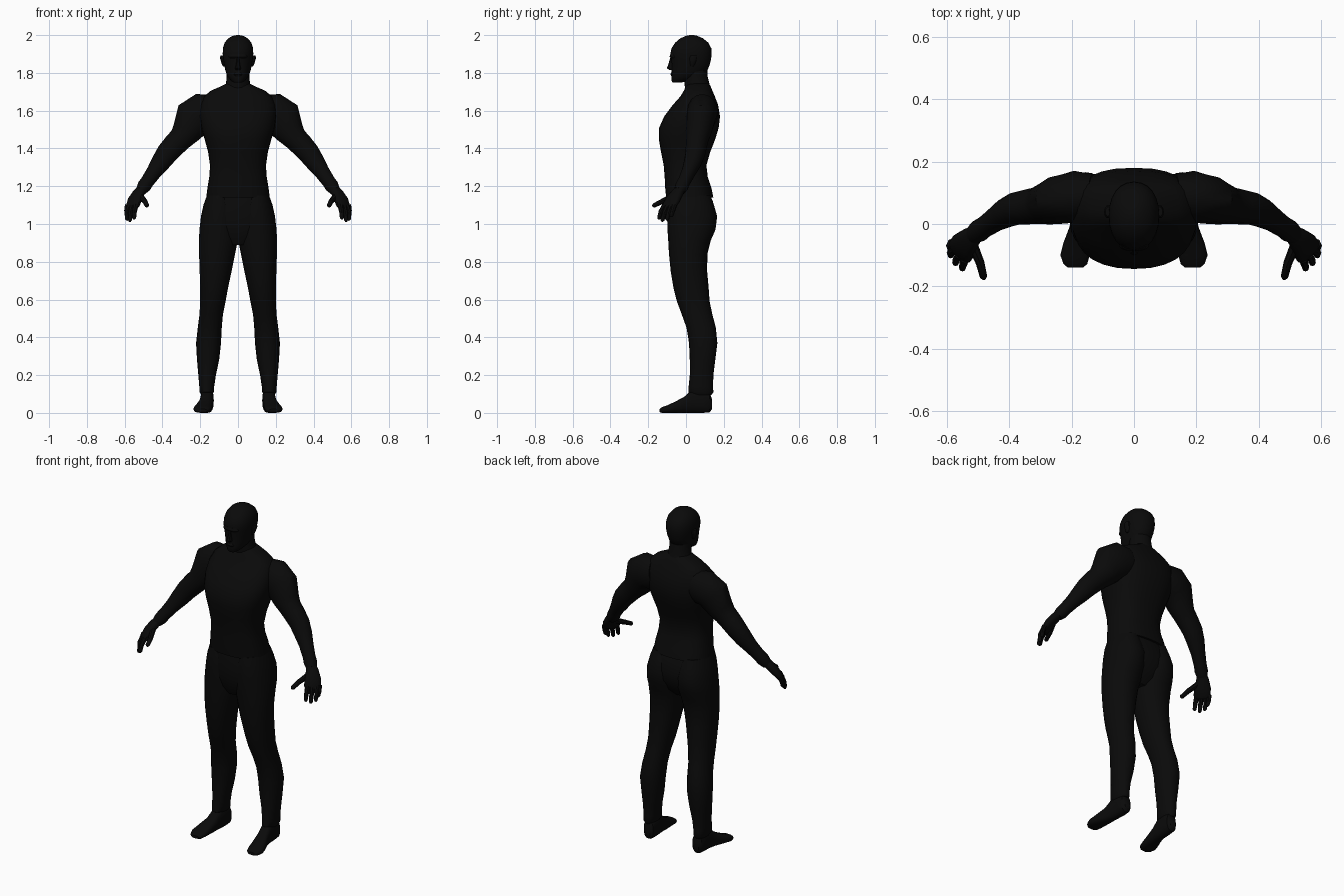
import bpy, bmesh, math
from mathutils import Vector

black = bpy.data.materials.new("near_black")
black.diffuse_color = (0.003, 0.003, 0.003, 1)


def ring(c, u, v, n=20, e=2.0):
    """Superellipse around c with half axes u and v."""
    pts = []
    for i in range(n):
        a = 2 * math.pi * i / n
        ca, sa = math.cos(a), math.sin(a)
        pts.append(Vector(c) + Vector(u) * math.copysign(abs(ca) ** (2 / e), ca)
                   + Vector(v) * math.copysign(abs(sa) ** (2 / e), sa))
    return pts


def loft(name, rings, mirror=False):
    """Skin consecutive rings, cap both ends, optionally mirror across x."""
    bm = bmesh.new()
    loops = [[bm.verts.new(p) for p in r] for r in rings]
    n = len(loops[0])
    for a, b in zip(loops, loops[1:]):
        for i in range(n):
            bm.faces.new((a[i], a[(i + 1) % n], b[(i + 1) % n], b[i]))
    bm.faces.new(loops[0])
    bm.faces.new(loops[-1])
    bmesh.ops.recalc_face_normals(bm, faces=bm.faces)
    me = bpy.data.meshes.new(name)
    bm.to_mesh(me)
    bm.free()
    me.materials.append(black)
    ob = bpy.data.objects.new(name, me)
    bpy.context.collection.objects.link(ob)
    if mirror:
        m = ob.modifiers.new("mirror", 'MIRROR')
        m.use_mirror_merge = False
    bpy.ops.object.select_all(action='DESELECT')
    ob.select_set(True)
    bpy.context.view_layer.objects.active = ob
    bpy.ops.object.shade_smooth_by_angle(angle=math.radians(40))
    return ob


def upright(rows, e=2.0, n=20):
    """Rows of (z, x_min, x_max, y_front, y_back) to level rings."""
    return [ring(((a + b) / 2, (f + k) / 2, z), ((b - a) / 2, 0, 0), (0, (k - f) / 2, 0), n, e)
            for z, a, b, f, k in rows]


def tube(rows, n=12, side=(0, 1, 0), e=2.0):
    """Rows of (x, y, z, radius, radius along side) to rings across the path."""
    pts = [Vector(r[:3]) for r in rows]
    out = []
    for i, r in enumerate(rows):
        t = (pts[min(i + 1, len(pts) - 1)] - pts[max(i - 1, 0)]).normalized()
        v = Vector(side)
        v = (v - t * v.dot(t)).normalized()
        out.append(ring(pts[i], t.cross(v) * r[3], v * r[4], n, e))
    return out


# Shirt: flared hem, narrow waist, broad chest, sloping shoulders
shirt = [(1.14, .168, -.105, .145), (1.19, .162, -.11, .135), (1.25, .152, -.113, .115),
         (1.31, .148, -.118, .108), (1.38, .158, -.132, .128), (1.45, .177, -.144, .155),
         (1.51, .195, -.142, .173), (1.57, .203, -.115, .18), (1.63, .2, -.07, .17),
         (1.675, .18, -.03, .153), (1.705, .145, -.012, .14), (1.73, .088, 0, .13),
         (1.745, .06, .01, .118)]
loft("shirt", upright([(z, -w, w, f, b) for z, w, f, b in shirt], 2.5, 28))

# Hips under the shirt
hips = [(.89, .06, -.06, .075), (.93, .13, -.08, .115), (.99, .175, -.095, .145),
        (1.05, .183, -.1, .155), (1.12, .17, -.097, .142), (1.17, .15, -.09, .12)]
loft("hips", upright([(z, -w, w, f, b) for z, w, f, b in hips], 2.4, 28))

# Trouser legs
leg = [(.095, .138, .195, .03, .135), (.11, .128, .203, .012, .145), (.14, .126, .205, .014, .143),
       (.2, .117, .21, .02, .145), (.28, .1, .217, .02, .155), (.37, .09, .222, .016, .166),
       (.45, .086, .213, .003, .158), (.52, .08, .204, -.022, .14), (.59, .066, .2, -.048, .125),
       (.66, .053, .2, -.066, .12), (.75, .034, .203, -.081, .112), (.84, .016, .206, -.09, .113),
       (.91, .002, .207, -.094, .13), (.97, 0, .204, -.098, .156), (1.04, 0, .196, -.1, .165),
       (1.1, .01, .183, -.098, .148), (1.15, .03, .165, -.09, .13)]
loft("trouser_leg", upright(leg, 2.15), True)

# Bare feet: rings from heel to toes (y, x_min, x_max, z_bottom, z_top)
foot = [(.138, .143, .18, .02, .07), (.125, .13, .193, .003, .11), (.09, .128, .196, 0, .13),
        (.035, .132, .198, 0, .125), (-.01, .134, .207, 0, .085), (-.06, .138, .226, 0, .058),
        (-.1, .142, .236, 0, .04), (-.128, .15, .226, 0, .03), (-.14, .163, .212, .004, .02)]
loft("foot", [ring(((a + b) / 2, y, (l + t) / 2), ((b - a) / 2, 0, 0), (0, 0, (t - l) / 2), 16, 2.6)
              for y, a, b, l, t in foot], True)

# Arms: shoulder muscle to wrist
arm = [(.13, .09, 1.6, .085, .07), (.185, .088, 1.59, .105, .083), (.235, .078, 1.56, .105, .078),
       (.275, .066, 1.485, .077, .068), (.305, .06, 1.45, .064, .06), (.335, .056, 1.42, .062, .057),
       (.375, .05, 1.375, .058, .053), (.41, .035, 1.325, .051, .047), (.445, .014, 1.275, .041, .038),
       (.48, -.01, 1.225, .036, .034), (.497, -.022, 1.2, .037, .036), (.515, -.035, 1.175, .028, .03)]
loft("arm", tube(arm, 16), True)

# Palm, broad across the knuckles
across = (.045, .05, 0)
loft("palm", tube([(.505, -.028, 1.19, .022, .026), (.525, -.045, 1.165, .025, .035),
                   (.545, -.068, 1.13, .024, .046), (.558, -.09, 1.095, .019, .046),
                   (.563, -.097, 1.083, .011, .038)], 14, across, 2.4), True)

# Fingers and thumb, each bent once: base, knuckle, tip
fingers = {"little_finger": ((.584, -.062, 1.1), (.59, -.07, 1.07), (.589, -.078, 1.045)),
           "ring_finger": ((.575, -.08, 1.095), (.588, -.093, 1.06), (.587, -.1, 1.026)),
           "middle_finger": ((.56, -.098, 1.095), (.57, -.116, 1.055), (.572, -.125, 1.02)),
           "index_finger": ((.542, -.112, 1.1), (.548, -.133, 1.065), (.55, -.142, 1.032)),
           "thumb": ((.52, -.06, 1.15), (.493, -.125, 1.12), (.482, -.17, 1.098))}
for name, (a, b, c) in fingers.items():
    r = .014 if name == "thumb" else .0125
    tip = Vector(c) + (Vector(c) - Vector(b)).normalized() * .008
    loft(name, tube([(*a, r * 1.2, r * 1.2), (*b, r, r), (*c, r * .85, r * .85),
                     (*tip, r * .4, r * .4)], 8, across), True)

# Neck
loft("neck", upright([(1.69, -.08, .08, 0, .135), (1.74, -.064, .064, -.008, .125),
                      (1.78, -.06, .06, -.01, .115), (1.84, -.06, .06, -.01, .11)]))

# Head: chin, jaw, cheeks, brow and skull
head = [(1.748, .02, -.07, -.03), (1.757, .036, -.076, .01), (1.78, .054, -.077, .07),
        (1.81, .066, -.076, .112), (1.845, .074, -.076, .126), (1.875, .079, -.08, .133),
        (1.9, .081, -.083, .136), (1.93, .08, -.077, .134), (1.96, .071, -.057, .118),
        (1.983, .052, -.03, .09), (1.996, .027, 0, .06), (2, .008, .02, .04)]
loft("head", upright([(z, -w, w, f, b) for z, w, f, b in head], 2.2, 24))

# Nose, brow, lips and ears
loft("nose", upright([(1.815, -.012, .012, -.088, -.06), (1.825, -.016, .016, -.101, -.06),
                      (1.845, -.01, .01, -.094, -.06), (1.88, -.008, .008, -.083, -.06)], 2, 8))
loft("brow", upright([(1.874, -.045, .045, -.078, -.03), (1.885, -.05, .05, -.087, -.03),
                      (1.9, -.045, .045, -.083, -.03)], 2.6, 16))
loft("lips", upright([(1.782, -.016, .016, -.078, -.06), (1.792, -.023, .023, -.083, -.06),
                      (1.803, -.016, .016, -.079, -.06)], 2, 10))
loft("ear", upright([(1.835, .066, .08, .025, .04), (1.85, .068, .087, .02, .05),
                     (1.88, .07, .096, .018, .06), (1.893, .072, .092, .024, .055)], 2, 10), True)
